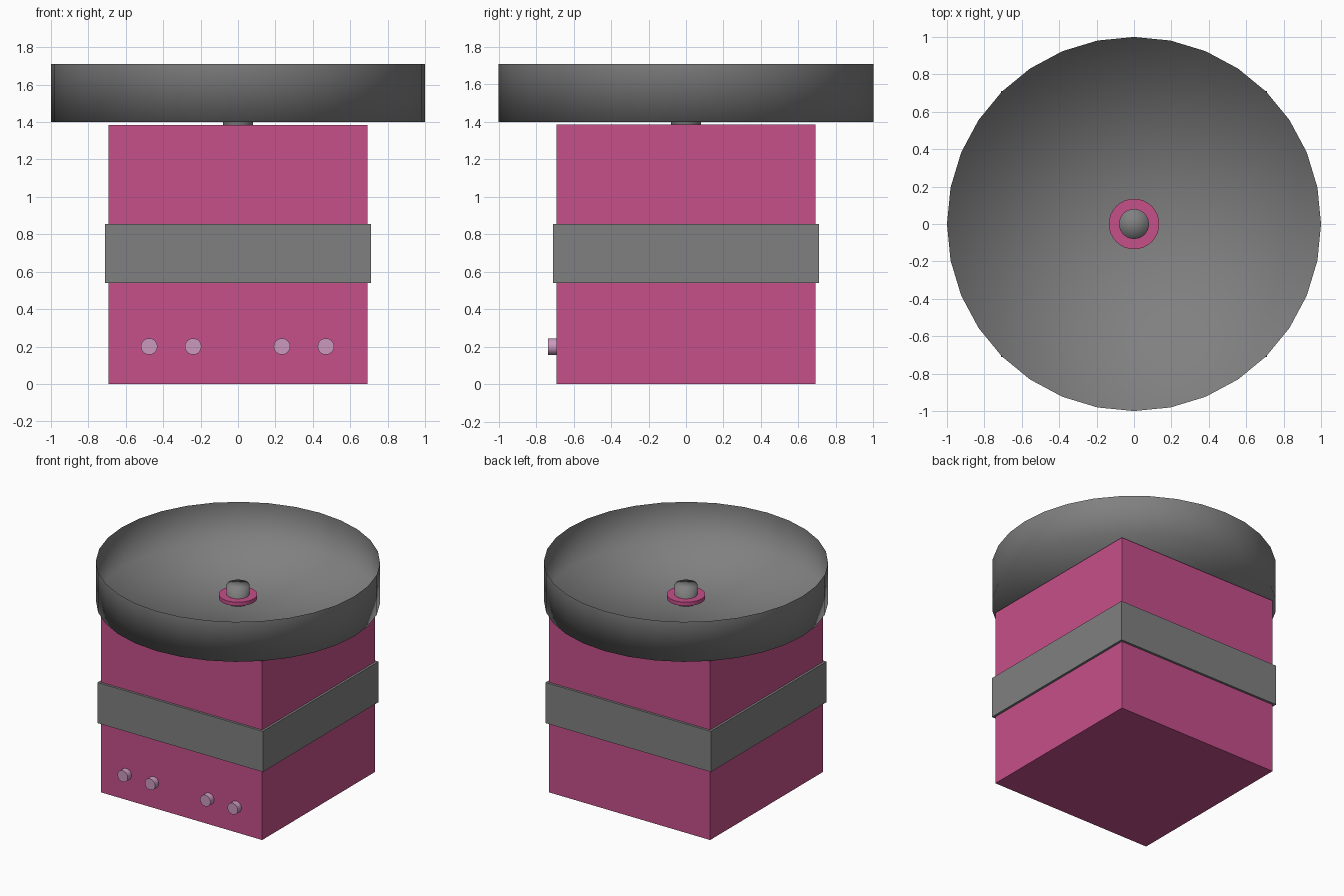
import bpy, bmesh
from math import radians
from mathutils import Matrix

cube = bpy.data.objects.get("Cube")
if cube:
    bpy.data.objects.remove(cube, do_unlink=True)


def material(name, rgb):
    m = bpy.data.materials.new(name)
    m.use_nodes = True
    m.diffuse_color = (*rgb, 1)
    m.node_tree.nodes["Principled BSDF"].inputs["Base Color"].default_value = (*rgb, 1)
    return m


pink = material("pink", (0.56, 0.08, 0.255))
grey = material("grey", (0.216, 0.216, 0.216))
pale_pink = material("pale pink", (0.60, 0.32, 0.52))


def finish(name, bm, mat, smooth=None):
    """Turn a bmesh into an object; smooth is None, 'all' or 'angle'."""
    bmesh.ops.recalc_face_normals(bm, faces=bm.faces)
    mesh = bpy.data.meshes.new(name)
    bm.to_mesh(mesh)
    bm.free()
    mesh.materials.append(mat)
    obj = bpy.data.objects.new(name, mesh)
    bpy.context.collection.objects.link(obj)
    if smooth:
        bpy.ops.object.select_all(action="DESELECT")
        obj.select_set(True)
        bpy.context.view_layer.objects.active = obj
        if smooth == "all":
            bpy.ops.object.shade_smooth()
        else:
            bpy.ops.object.shade_smooth_by_angle(angle=radians(30))
    return obj


def box(name, half, z0, z1, mat):
    bm = bmesh.new()
    bmesh.ops.create_cube(bm, size=1)
    bmesh.ops.scale(bm, vec=(2 * half, 2 * half, z1 - z0), verts=bm.verts)
    bmesh.ops.translate(bm, vec=(0, 0, (z0 + z1) / 2), verts=bm.verts)
    return finish(name, bm, mat)


def disc(name, radius, z0, z1, mat, smooth, open_top=False):
    """Upright cylinder with fan caps, optionally open at the top."""
    bm = bmesh.new()
    bmesh.ops.create_cone(bm, cap_ends=True, cap_tris=True, segments=32,
                          radius1=radius, radius2=radius, depth=z1 - z0)
    bmesh.ops.translate(bm, vec=(0, 0, (z0 + z1) / 2), verts=bm.verts)
    if open_top:
        hub = [v for v in bm.verts if v.co.z > z1 - 0.001 and v.co.xy.length < 0.001]
        bmesh.ops.delete(bm, geom=hub, context="VERTS")
    return finish(name, bm, mat, smooth)


# Body and the band around it
box("body", 0.692, 0, 1.385, pink)
box("body_band", 0.71, 0.54, 0.855, grey)

# Weighing pan: thin open dish, with its spindle and washer
disc("pan", 1.0, 1.40, 1.71, grey, "all", open_top=True)
disc("spindle", 0.08, 1.30, 1.535, grey, "all")
disc("washer", 0.135, 1.43, 1.46, pink, "angle")

# Front buttons
for i, x in enumerate((-0.475, -0.24, 0.235, 0.47)):
    bm = bmesh.new()
    bmesh.ops.create_cone(bm, cap_ends=True, segments=32, radius1=0.044, radius2=0.044,
                          depth=0.09,
                          matrix=Matrix.Translation((x, -0.692, 0.2))
                          @ Matrix.Rotation(radians(90), 4, "X"))
    finish(f"button_{i + 1}", bm, pale_pink, "angle")
